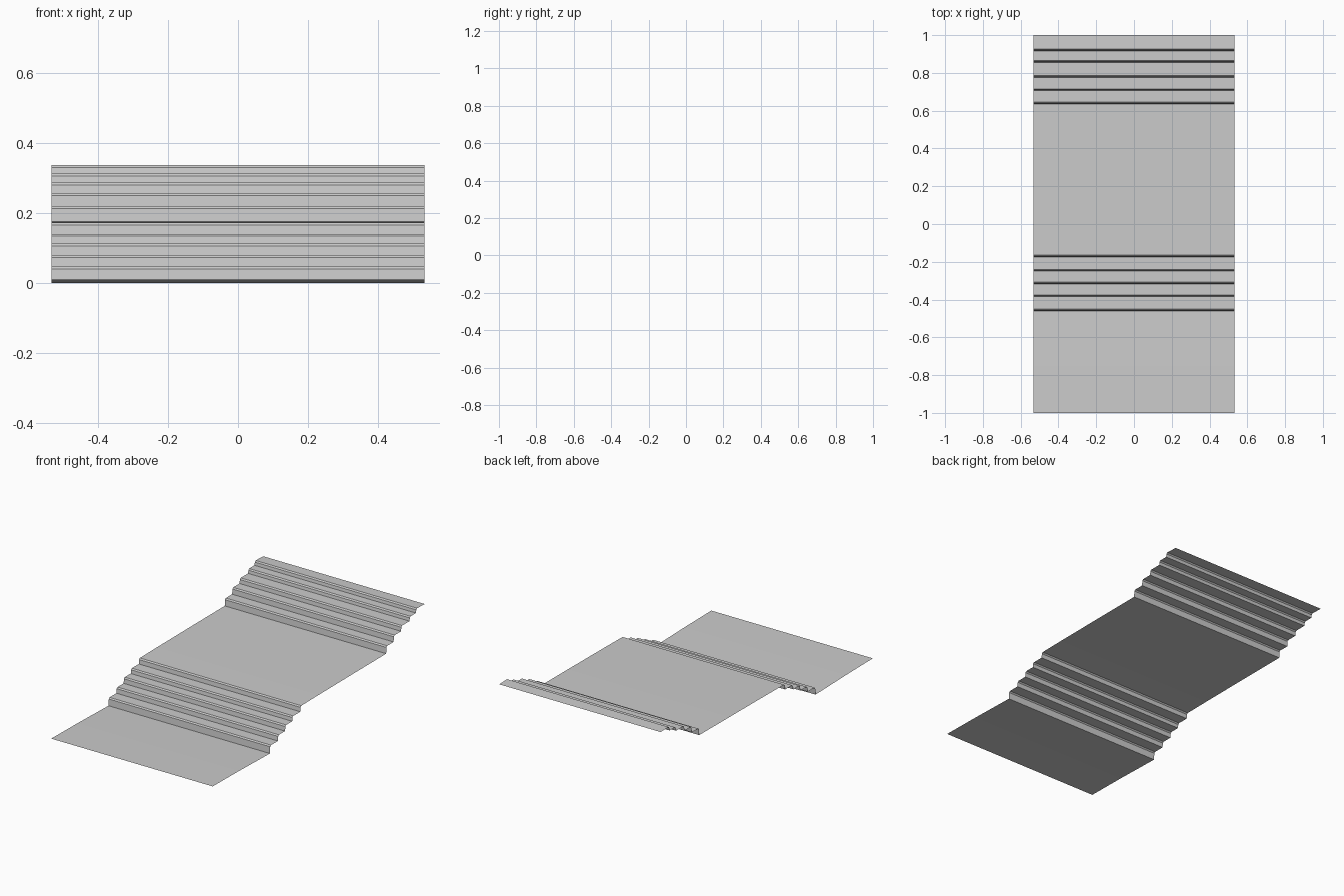
import bpy
import bmesh

if "Cube" in bpy.data.objects:
    bpy.data.objects.remove(bpy.data.objects["Cube"])

HALF_WIDTH = 0.533
CHAMFER = 0.007

# Riser positions and tread heights (slightly uneven, worn steps)
LOWER_FLIGHT = [(-0.460, 0.046), (-0.385, 0.079), (-0.317, 0.112),
                (-0.250, 0.140), (-0.174, 0.172)]
UPPER_FLIGHT = [(0.636, 0.220), (0.706, 0.257), (0.776, 0.287),
                (0.856, 0.312), (0.917, 0.337)]


def flight(steps):
    """Profile of a run of steps: foot, riser, chamfered nosing."""
    pts = []
    for i, (y, top) in enumerate(steps):
        if i:
            pts.append((y, steps[i - 1][1]))
        pts += [(y + 0.003, top - CHAMFER), (y + 0.003 + CHAMFER, top)]
    return pts


# Side profile: gently dipping ground, two flights and a landing
profile = [(-1.0, 0.010), (-0.75, 0.007), (-0.55, 0.002), (-0.460, 0.0)]
profile += flight(LOWER_FLIGHT)
profile += [(0.0, 0.174), (0.35, 0.176), (0.636, 0.177)]
profile += flight(UPPER_FLIGHT)
profile += [(1.0, 0.334)]

# Stair sheet swept across the width
bm = bmesh.new()
rows = [[bm.verts.new((x, y, z)) for x in (-HALF_WIDTH, HALF_WIDTH)]
        for y, z in profile]
for a, b in zip(rows, rows[1:]):
    bm.faces.new((a[0], a[1], b[1], b[0]))
mesh = bpy.data.meshes.new("stair_sheet")
bm.to_mesh(mesh)
bm.free()
stairs = bpy.data.objects.new("stair_sheet", mesh)
bpy.context.collection.objects.link(stairs)
